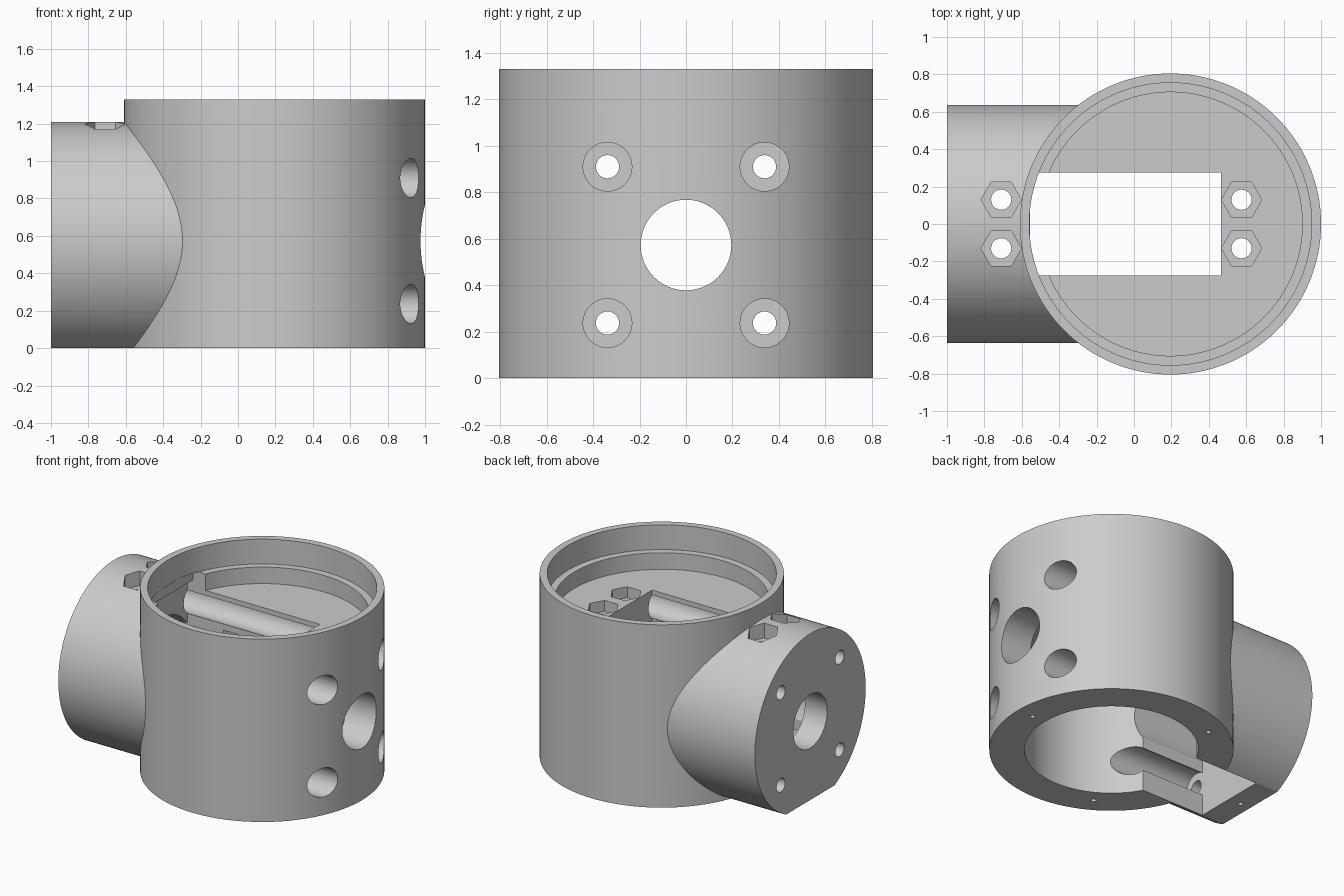
import bpy, math
from mathutils import Matrix

if "Cube" in bpy.data.objects:
    bpy.data.objects.remove(bpy.data.objects["Cube"])

CX = 0.195          # axis of the upright drum
AZ = 0.573          # height of the side arm axis


def finish(obj, name):
    obj.name = name
    return obj


def cyl_z(name, x, y, r, z0, z1, n=48, rot=0.0):
    bpy.ops.mesh.primitive_cylinder_add(vertices=n, radius=r, depth=z1 - z0,
                                        location=(x, y, (z0 + z1) / 2), rotation=(0, 0, rot))
    return finish(bpy.context.object, name)


def cyl_x(name, y, z, r, x0, x1, n=48):
    bpy.ops.mesh.primitive_cylinder_add(vertices=n, radius=r, depth=x1 - x0,
                                        location=((x0 + x1) / 2, y, z),
                                        rotation=(0, math.pi / 2, 0))
    return finish(bpy.context.object, name)


def box(name, x0, x1, y0, y1, z0, z1):
    bpy.ops.mesh.primitive_cube_add(size=1)
    o = bpy.context.object
    o.data.transform(Matrix.Translation(((x0 + x1) / 2, (y0 + y1) / 2, (z0 + z1) / 2))
                     @ Matrix.Diagonal((x1 - x0, y1 - y0, z1 - z0, 1)))
    return finish(o, name)


def combine(target, tool, op='DIFFERENCE'):
    m = target.modifiers.new("cut", 'BOOLEAN')
    m.operation, m.solver, m.object = op, 'EXACT', tool
    tool.hide_render = True
    bpy.ops.object.select_all(action='DESELECT')
    bpy.context.view_layer.objects.active = target
    target.select_set(True)
    bpy.ops.object.modifier_apply(modifier=m.name)
    bpy.data.objects.remove(tool, do_unlink=True)


# Outer shell: upright drum with a round side arm, trimmed flat at z = 0
body = cyl_z("joint_housing", CX, 0, 0.805, -0.2, 1.33, 128)
combine(body, cyl_x("side_arm", 0, AZ, 0.637, -1.0, CX, 128), 'UNION')
combine(body, box("floor_trim", -2, 2, -2, 2, -1, 0))

# Stepped lid recess on top, open bore below
combine(body, cyl_z("recess", CX, 0, 0.705, 1.03, 1.6, 128))
combine(body, cyl_z("lid_step", CX, 0, 0.755, 1.15, 1.6, 128))
combine(body, cyl_z("lower_bore", CX, 0, 0.573, -0.1, 0.78, 128))

# Motor pocket through the floor, slot and round cavity inside the arm
combine(body, box("motor_pocket", -0.555, 0.465, -0.275, 0.275, 0.5, 1.152))
combine(body, box("pocket_end", -0.60, 0.2, -0.275, 0.275, 0.5, 1.08))
combine(body, box("arm_slot", -0.82, 0.1, -0.275, 0.275, -0.1, 0.76))
combine(body, cyl_x("arm_cavity", 0, AZ, 0.325, -0.82, 0.1, 64))

# Centre hole along the arm
combine(body, cyl_x("shaft_hole", 0, AZ, 0.195, -1.2, 1.2, 64))

# Four screw channels: wide tool access, narrow through the end wall
for y in (-0.338, 0.338):
    for z in (0.237, 0.91):
        combine(body, cyl_x("tool_channel", y, z, 0.105, -0.82, 1.2))
        combine(body, cyl_x("end_screw", y, z, 0.05, -1.2, -0.7, 32))

# Motor screws with hexagonal nut pockets
for x, z in ((-0.71, 1.10), (0.575, 0.95)):
    for y in (-0.13, 0.13):
        combine(body, cyl_z("nut_pocket", x, y, 0.108, z, 1.3, 6, math.pi / 6))
        combine(body, cyl_z("motor_screw", x, y, 0.054, -0.1, 1.3, 32))

# Small screw holes in the underside
spots = [(CX + 0.68 * math.cos(a), 0.68 * math.sin(a))
         for a in (0, math.tau / 3, 2 * math.tau / 3)] + [(-0.917, 0)]
for x, y in spots:
    combine(body, cyl_z("base_screw", x, y, 0.017, -0.1, 0.25, 16))

# Colour and shading
grey = bpy.data.materials.new("light_grey")
grey.diffuse_color = (0.6, 0.6, 0.6, 1)
grey.use_nodes = True
grey.node_tree.nodes["Principled BSDF"].inputs["Base Color"].default_value = grey.diffuse_color
body.data.materials.clear()
body.data.materials.append(grey)
for p in body.data.polygons:
    p.material_index = 0
bpy.ops.object.select_all(action='DESELECT')
body.select_set(True)
bpy.context.view_layer.objects.active = body
bpy.ops.object.shade_smooth_by_angle(angle=math.radians(25))
